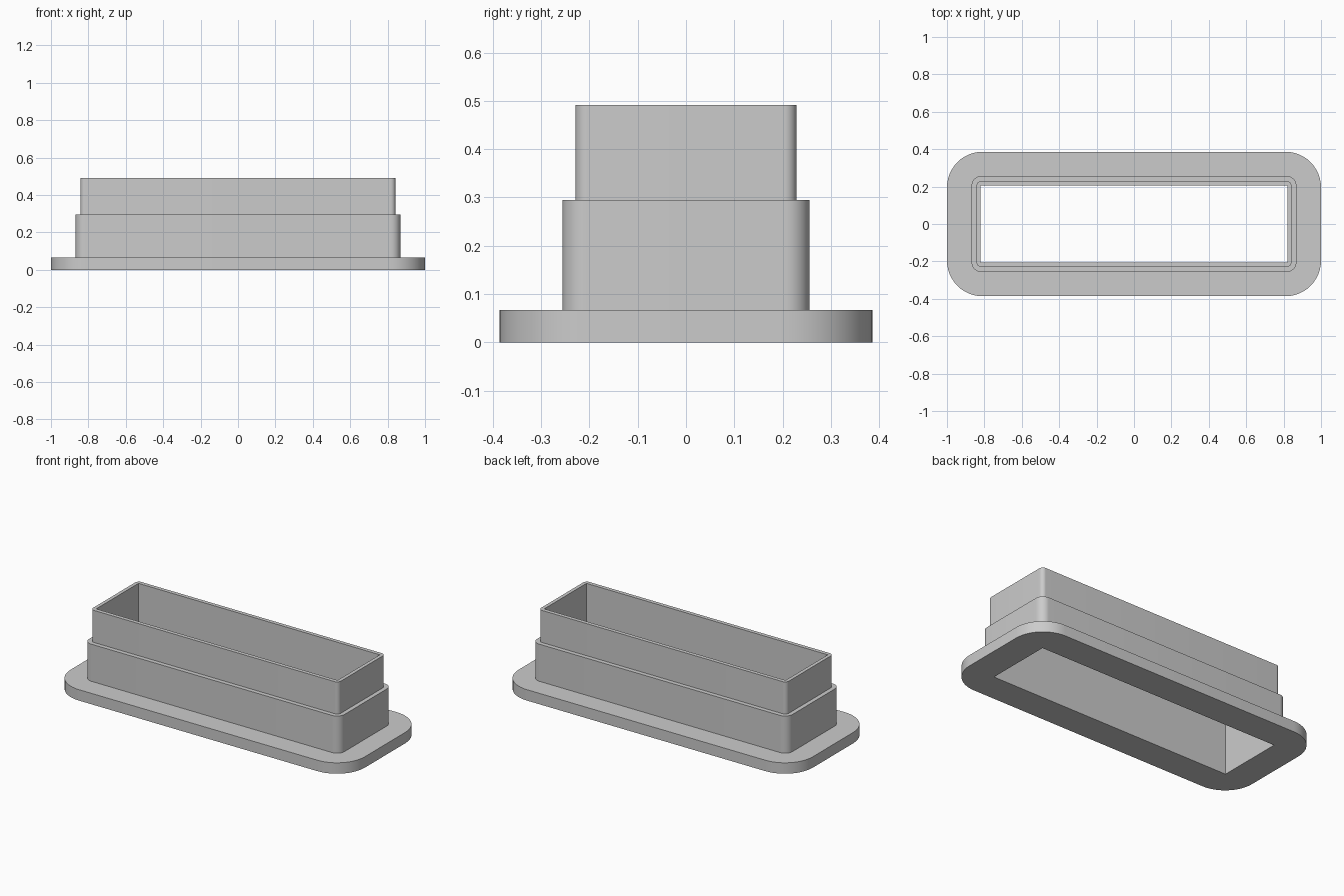
import bpy, bmesh
from math import sin, cos, pi

cube = bpy.data.objects.get("Cube")
if cube:
    bpy.data.objects.remove(cube, do_unlink=True)

CORNER_STEPS = 12

# Outline sizes: half length, half width, corner radius
FLANGE = (1.0, 0.386, 0.19)
LOWER = (0.868, 0.256, 0.05)
UPPER = (0.842, 0.229, 0.025)
OPENING = (0.82, 0.205, 0.0)


def rounded_ring(bm, half_x, half_y, radius, z):
    """Add a rounded rectangle of vertices, counter-clockwise."""
    ring = []
    for corner, (sx, sy) in enumerate([(1, 1), (-1, 1), (-1, -1), (1, -1)]):
        for i in range(CORNER_STEPS + 1):
            a = (corner + i / CORNER_STEPS) * pi / 2
            ring.append(bm.verts.new((sx * (half_x - radius) + radius * cos(a),
                                      sy * (half_y - radius) + radius * sin(a), z)))
    return ring


# Wall section, from the bottom of the flange up the outside and down the opening
section = [(FLANGE, 0), (FLANGE, 0.067), (LOWER, 0.067), (LOWER, 0.295),
           (UPPER, 0.295), (UPPER, 0.492), (OPENING, 0.492), (OPENING, 0)]

bm = bmesh.new()
rings = [rounded_ring(bm, *size, z) for size, z in section]
for low, high in zip(rings, rings[1:] + rings[:1]):
    for i in range(len(low)):
        j = (i + 1) % len(low)
        bm.faces.new((low[i], low[j], high[j], high[i]))

# Merge the square corners of the opening
bmesh.ops.remove_doubles(bm, verts=bm.verts[:], dist=0.0001)
bmesh.ops.recalc_face_normals(bm, faces=bm.faces[:])
mesh = bpy.data.meshes.new("stepped_collar")
bm.to_mesh(mesh)
bm.free()

collar = bpy.data.objects.new("stepped_collar", mesh)
bpy.context.collection.objects.link(collar)

# Plain grey
grey = bpy.data.materials.new("light_grey")
grey.use_nodes = True
colour = (0.6, 0.6, 0.6, 1)
grey.diffuse_color = colour
grey.node_tree.nodes["Principled BSDF"].inputs["Base Color"].default_value = colour
mesh.materials.append(grey)

# Smooth corners, sharp steps
bpy.ops.object.select_all(action="DESELECT")
collar.select_set(True)
bpy.context.view_layer.objects.active = collar
bpy.ops.object.shade_smooth_by_angle(angle=pi / 6)
